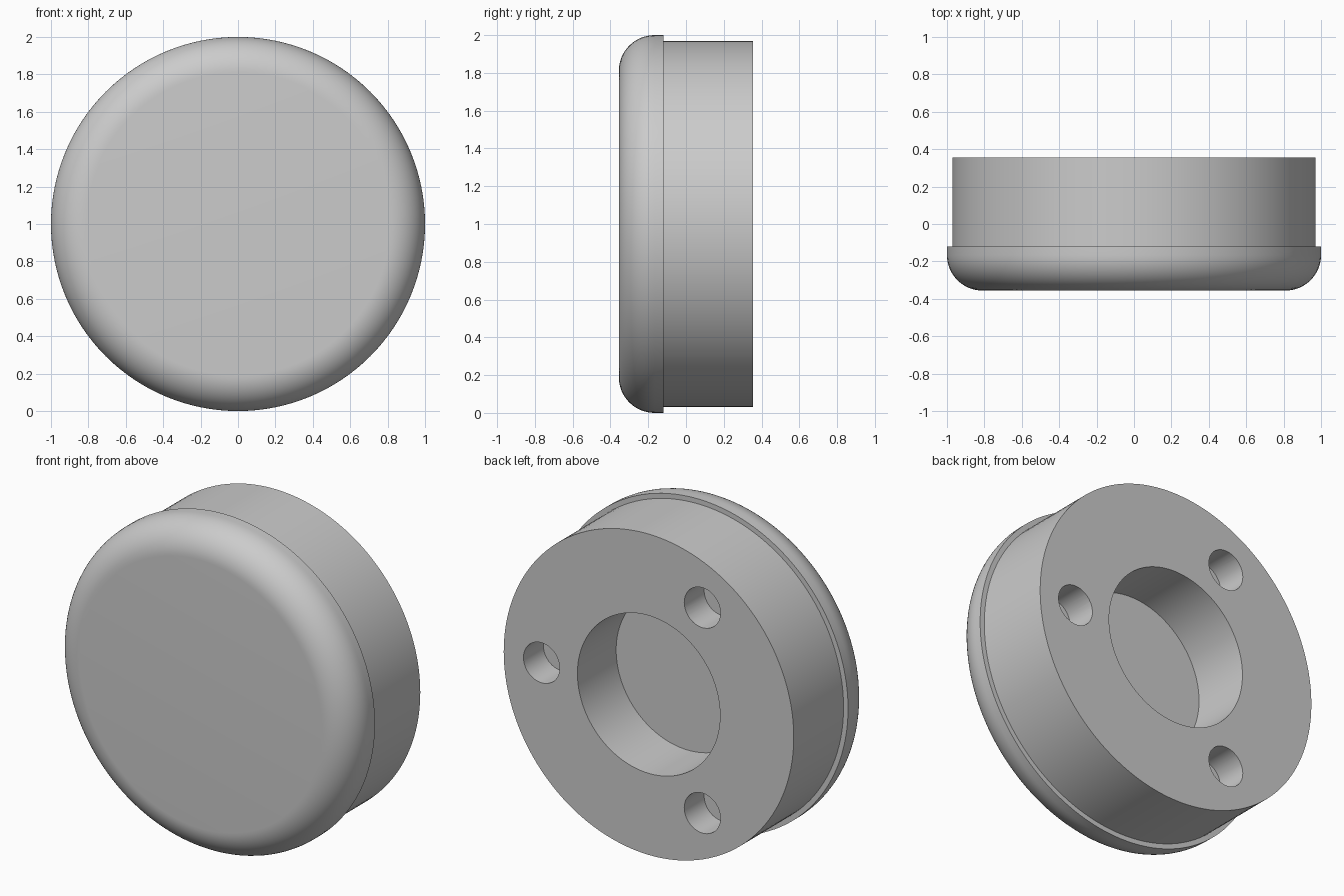
import bpy, bmesh, math
from mathutils import Vector

if "Cube" in bpy.data.objects:
    bpy.data.objects.remove(bpy.data.objects["Cube"], do_unlink=True)

FRONT, STEP, BACK = -0.356, -0.12, 0.356
CAP_R, BODY_R, FILLET = 1.0, 0.97, 0.19
CENTRE = Vector((0, 0, 1))

grey = bpy.data.materials.new("light grey")
grey.use_nodes = True
colour = (0.6, 0.6, 0.6, 1)
grey.diffuse_color = colour
grey.node_tree.nodes["Principled BSDF"].inputs["Base Color"].default_value = colour


def lathe(name, profile, centre=CENTRE, steps=128):
    """Revolve (radius, y) points about the y axis through centre."""
    bm = bmesh.new()
    verts = [bm.verts.new((r, y, 0)) for r, y in profile]
    edges = [bm.edges.new(pair) for pair in zip(verts, verts[1:])]
    bmesh.ops.spin(bm, geom=verts + edges, cent=(0, 0, 0), axis=(0, 1, 0),
                   angle=math.tau, steps=steps)
    bmesh.ops.remove_doubles(bm, verts=bm.verts, dist=0.0001)
    bmesh.ops.recalc_face_normals(bm, faces=bm.faces)
    mesh = bpy.data.meshes.new(name)
    bm.to_mesh(mesh)
    bm.free()
    mesh.materials.append(grey)
    obj = bpy.data.objects.new(name, mesh)
    obj.location = centre
    bpy.context.collection.objects.link(obj)
    return obj


def smooth(obj):
    obj.data.shade_smooth()
    obj.data.set_sharp_from_angle(angle=math.radians(30))


# Rounded front cap
arc = [math.radians(90 * i / 16) for i in range(17)]
cap_profile = [(0, FRONT)]
cap_profile += [(CAP_R - FILLET + FILLET * math.sin(a),
                 FRONT + FILLET - FILLET * math.cos(a)) for a in arc]
cap_profile += [(CAP_R, STEP), (0, STEP)]
smooth(lathe("front_cap", cap_profile))

# Rear body with the central recess
RECESS_R, RECESS_FLOOR = 0.477, BACK - 0.37
body = lathe("rear_body", [(0, STEP), (BODY_R, STEP), (BODY_R, BACK),
                           (RECESS_R, BACK), (RECESS_R, RECESS_FLOOR),
                           (0, RECESS_FLOOR)])

# Three blind holes around the recess
HOLE_R, HOLE_RING, HOLE_DEPTH = 0.121, 0.717, 0.19
bpy.context.view_layer.objects.active = body
for i in range(3):
    a = math.tau * i / 3
    centre = CENTRE + HOLE_RING * Vector((math.cos(a), 0, math.sin(a)))
    cutter = lathe("hole_cutter", [(0, BACK - HOLE_DEPTH), (HOLE_R, BACK - HOLE_DEPTH),
                                   (HOLE_R, BACK + 0.1), (0, BACK + 0.1)], centre, 48)
    cutter.hide_render = True
    cut = body.modifiers.new("hole", 'BOOLEAN')
    cut.operation, cut.solver, cut.object = 'DIFFERENCE', 'EXACT', cutter
    bpy.ops.object.modifier_apply(modifier=cut.name)
    bpy.data.objects.remove(cutter, do_unlink=True)
smooth(body)
